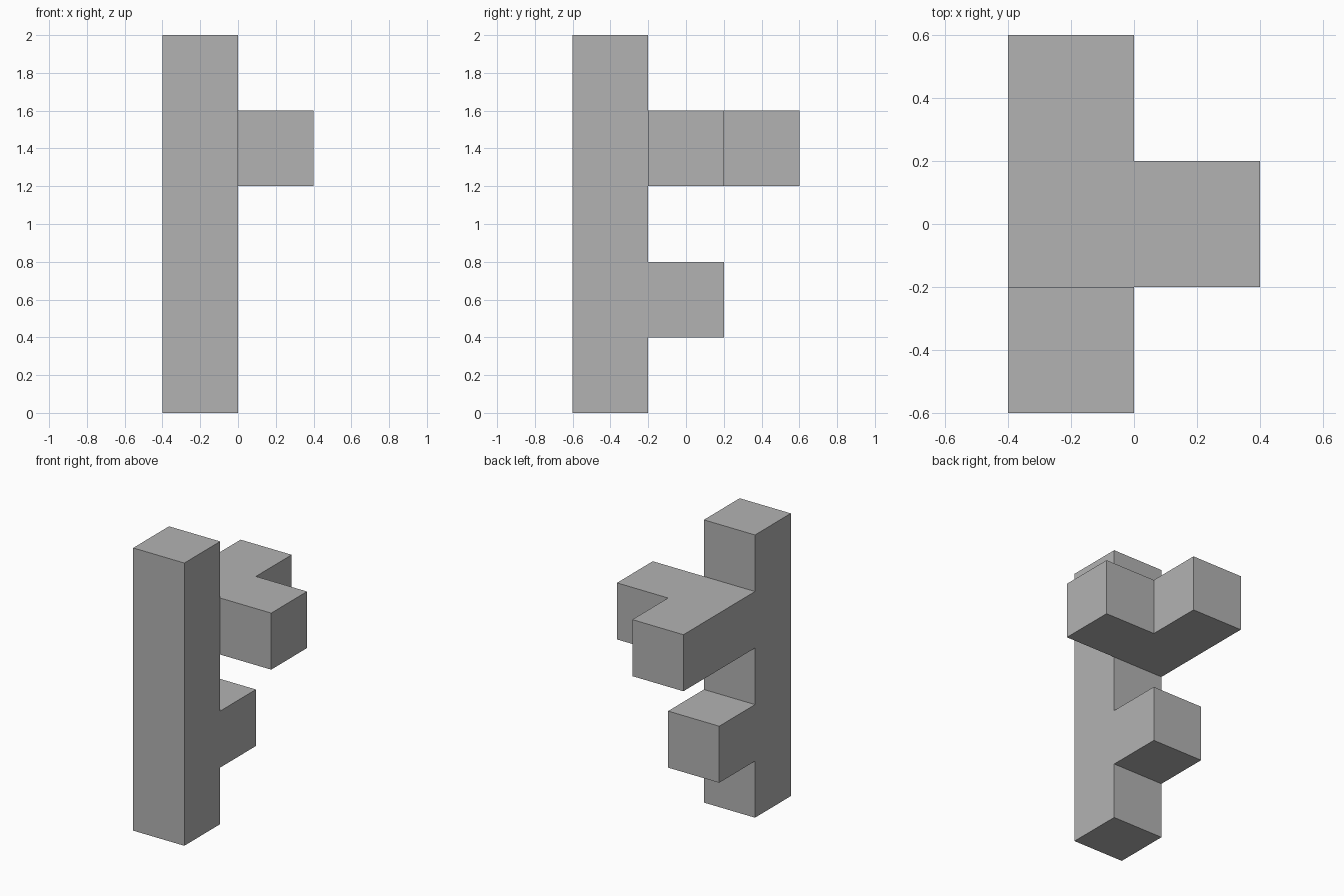
import bpy
import bmesh
import math

UNIT = 0.4  # edge length of one cubic cell

cube = bpy.data.objects.get("Cube")
if cube:
    bpy.data.objects.remove(cube, do_unlink=True)

# Single matte grey
grey = bpy.data.materials.new("grey")
grey.use_nodes = True
colour = (0.45, 0.45, 0.45, 1)
grey.diffuse_color = colour
grey.node_tree.nodes["Principled BSDF"].inputs["Base Color"].default_value = colour

# Cells as (x, y, z) steps from the lower front right corner
column = [(0, 0, k) for k in range(5)]
lower_peg = [(0, 1, 1)]
upper_arm = [(0, 1, 3), (0, 2, 3)]
side_arm = [(1, 1, 3)]
cells = set(column + lower_peg + upper_arm + side_arm)


def add_exposed_faces(bm, cell):
    """Add the cell sides that do not touch another cell."""
    for axis in range(3):
        u, v = (axis + 1) % 3, (axis + 2) % 3
        for side in (0, 1):
            neighbour = list(cell)
            neighbour[axis] += 2 * side - 1
            if tuple(neighbour) in cells:
                continue
            corners = []
            for du, dv in ((0, 0), (1, 0), (1, 1), (0, 1)):
                p = list(cell)
                p[axis] += side
                p[u] += du
                p[v] += dv
                corners.append(bm.verts.new((p[0] * UNIT - 0.4, p[1] * UNIT - 0.6, p[2] * UNIT)))
            bm.faces.new(corners if side else corners[::-1])


# One closed solid, with coplanar sides merged into clean flat faces
bm = bmesh.new()
for cell in sorted(cells):
    add_exposed_faces(bm, cell)
bmesh.ops.remove_doubles(bm, verts=bm.verts[:], dist=0.001)
bmesh.ops.dissolve_limit(bm, angle_limit=math.radians(1), verts=bm.verts[:], edges=bm.edges[:])
bmesh.ops.recalc_face_normals(bm, faces=bm.faces[:])

mesh = bpy.data.meshes.new("branched_block")
bm.to_mesh(mesh)
bm.free()
mesh.materials.append(grey)
block = bpy.data.objects.new("branched_block", mesh)
bpy.context.collection.objects.link(block)
